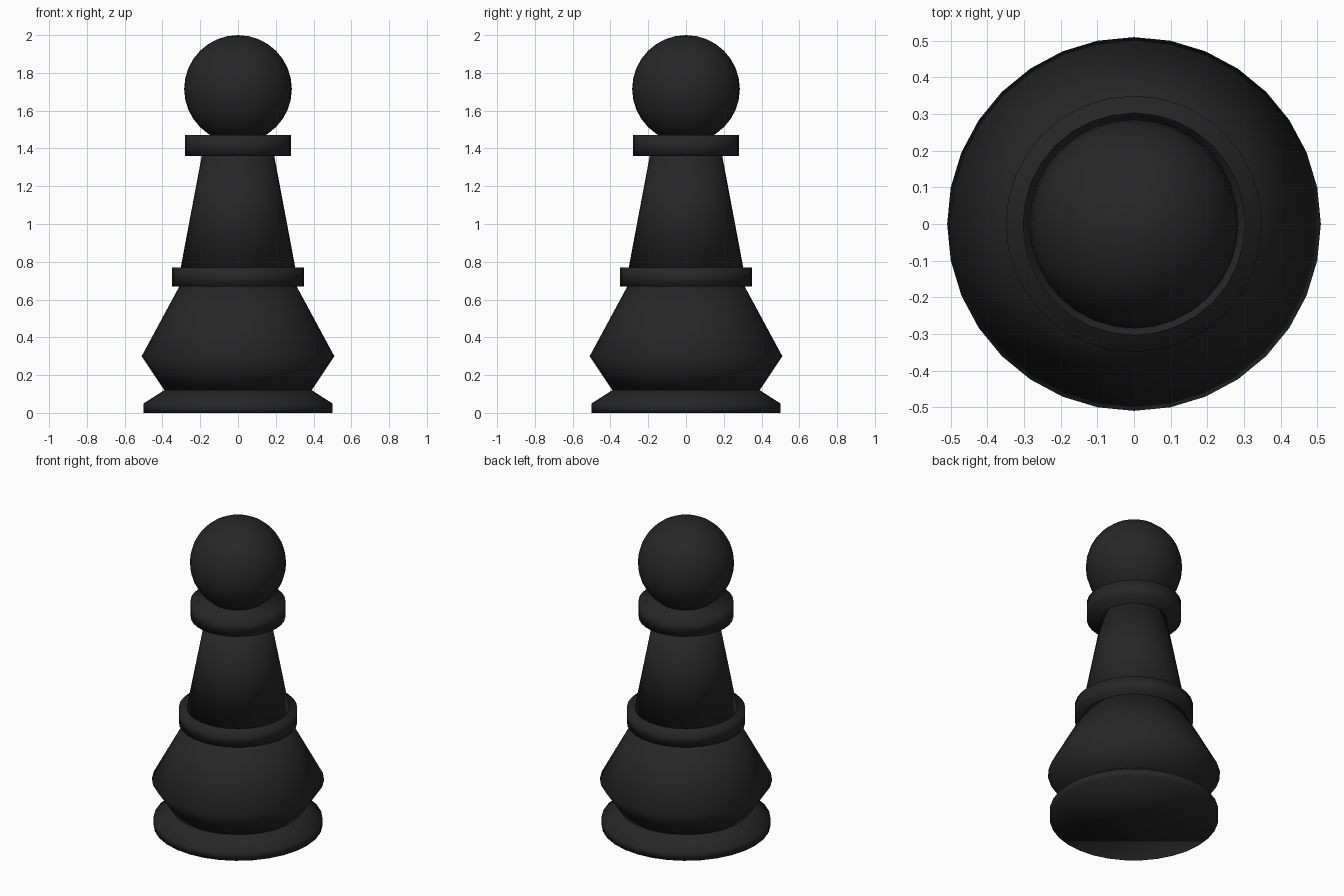
import bpy
import bmesh
from math import cos, sin, tau

if "Cube" in bpy.data.objects:
    bpy.data.objects.remove(bpy.data.objects["Cube"])

SIDES = 32

black = bpy.data.materials.new("black")
black.diffuse_color = (0.02, 0.02, 0.02, 1)
black.use_nodes = True
black.node_tree.nodes["Principled BSDF"].inputs["Base Color"].default_value = black.diffuse_color


def lathe(name, profile):
    """Closed solid of revolution from (radius, z) points, bottom to top."""
    bm = bmesh.new()
    rings = [[bm.verts.new((r * cos(tau * i / SIDES), r * sin(tau * i / SIDES), z))
              for i in range(SIDES)] for r, z in profile]
    for low, high in zip(rings, rings[1:]):
        for i in range(SIDES):
            j = (i + 1) % SIDES
            bm.faces.new((low[i], low[j], high[j], high[i]))
    bm.faces.new(rings[0][::-1])
    bm.faces.new(rings[-1])
    for f in bm.faces:
        f.smooth = True
    mesh = bpy.data.meshes.new(name)
    bm.to_mesh(mesh)
    bm.free()
    mesh.materials.append(black)
    obj = bpy.data.objects.new(name, mesh)
    bpy.context.collection.objects.link(obj)
    return obj


# Foot and flared lower body
lathe("foot", [(0.5, 0), (0.5, 0.05), (0.39, 0.12)])
lathe("lower_body", [(0.39, 0.12), (0.51, 0.3), (0.305, 0.68)])

# Tapering stem between two collars
lathe("lower_collar", [(0.35, 0.67), (0.35, 0.77)])
lathe("stem", [(0.305, 0.76), (0.19, 1.37)])
lathe("upper_collar", [(0.28, 1.36), (0.28, 1.47)])

# Ball head
bpy.ops.mesh.primitive_uv_sphere_add(segments=SIDES, ring_count=16,
                                     radius=0.285, location=(0, 0, 1.715))
head = bpy.context.object
head.name = "head"
head.data.materials.append(black)
bpy.ops.object.shade_smooth()
